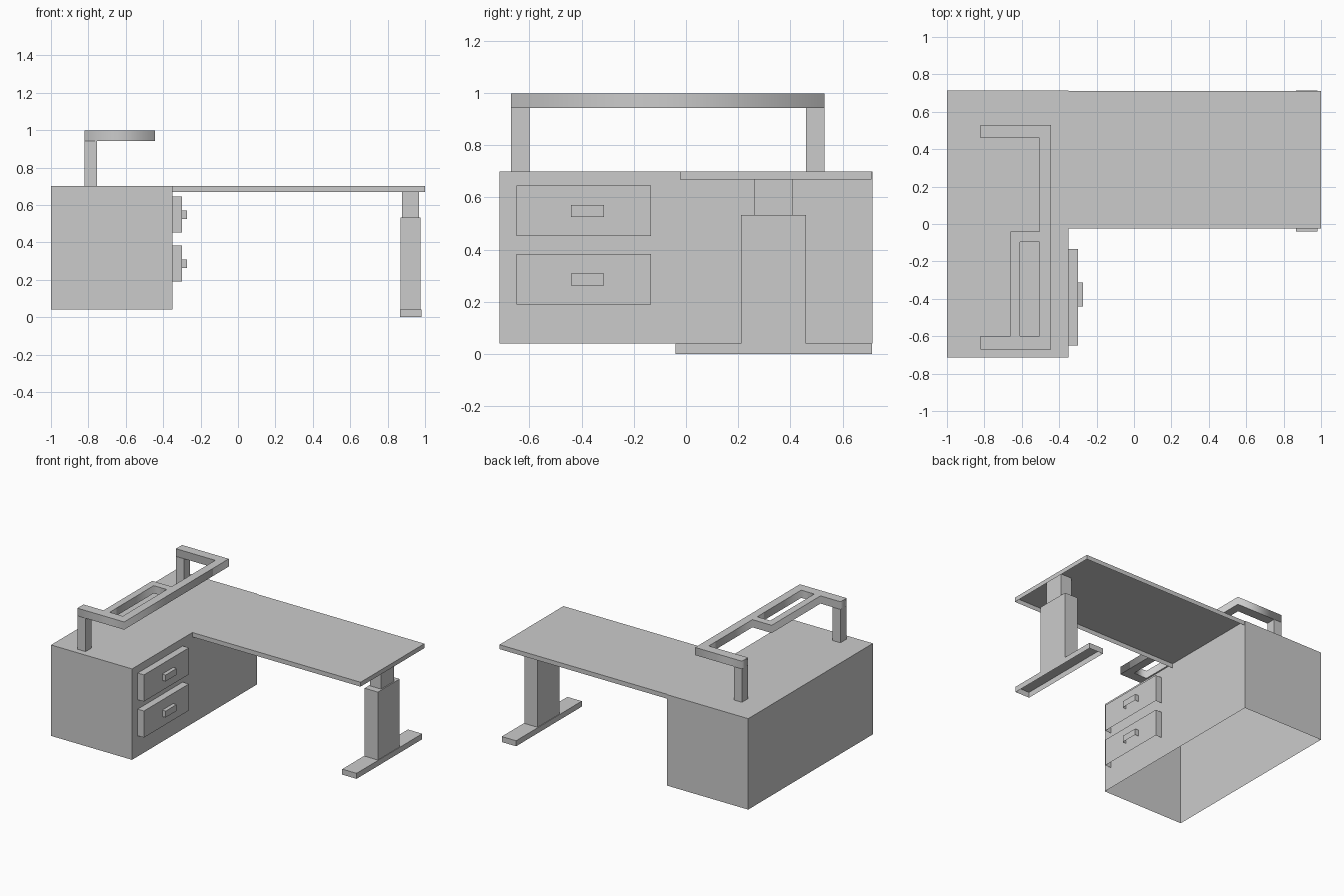
import bpy, bmesh

if "Cube" in bpy.data.objects:
    bpy.data.objects.remove(bpy.data.objects["Cube"])


def box(name, x, y, z, omit=("bottom",)):
    """Axis-aligned box from ranges; faces named in omit are left open."""
    bm = bmesh.new()
    bmesh.ops.create_cube(bm, size=1)
    bm.normal_update()
    drop = [f for f in bm.faces
            if ("bottom" in omit and f.normal.z < -0.5)
            or ("top" in omit and f.normal.z > 0.5)]
    bmesh.ops.delete(bm, geom=drop, context='FACES_ONLY')
    for v in bm.verts:
        v.co = [r[0] if c < 0 else r[1] for c, r in zip(v.co, (x, y, z))]
    me = bpy.data.meshes.new(name)
    bm.to_mesh(me)
    bm.free()
    ob = bpy.data.objects.new(name, me)
    bpy.context.collection.objects.link(ob)
    return ob


# Cabinet and side desktop, both open underneath
box("cabinet", (-1, -0.35), (-0.715, 0.715), (0.04, 0.70))
box("desktop", (-0.35, 1), (-0.023, 0.71), (0.668, 0.70))

# Two drawers with handles
for label, z in (("lower", 0.19), ("upper", 0.452)):
    box(label + "_drawer", (-0.35, -0.30), (-0.65, -0.135), (z, z + 0.193))
    box(label + "_handle", (-0.30, -0.273), (-0.44, -0.314), (z + 0.073, z + 0.119))

# Telescopic desk leg on a hollow foot
box("leg_upper", (0.877, 0.967), (0.26, 0.41), (0.53, 0.70), ("bottom", "top"))
box("leg_lower", (0.87, 0.976), (0.21, 0.46), (0.04, 0.533))
box("desk_foot", (0.865, 0.98), (-0.04, 0.713), (0, 0.04))

# Raised shelf frame: outline with a rectangular opening
outline = [(-0.82, -0.67), (-0.445, -0.67), (-0.445, 0.53), (-0.82, 0.53),
           (-0.82, 0.46), (-0.505, 0.46), (-0.505, -0.04), (-0.66, -0.04),
           (-0.66, -0.60), (-0.82, -0.60)]
opening = [(-0.61, -0.60), (-0.505, -0.60), (-0.505, -0.095), (-0.61, -0.095)]
cu = bpy.data.curves.new("shelf_frame", 'CURVE')
cu.dimensions = '2D'
cu.fill_mode = 'BOTH'
cu.extrude = 0.028
for pts in (outline, opening):
    sp = cu.splines.new('POLY')
    sp.points.add(len(pts) - 1)
    for p, (px, py) in zip(sp.points, pts):
        p.co = (px, py, 0, 1)
    sp.use_cyclic_u = True
shelf = bpy.data.objects.new("shelf_frame", cu)
shelf.location.z = 0.97
bpy.context.collection.objects.link(shelf)

# Shelf supports
for label, y in (("front", -0.67), ("back", 0.46)):
    box(label + "_shelf_leg", (-0.82, -0.755), (y, y + 0.07), (0.70, 0.942), ("bottom", "top"))
